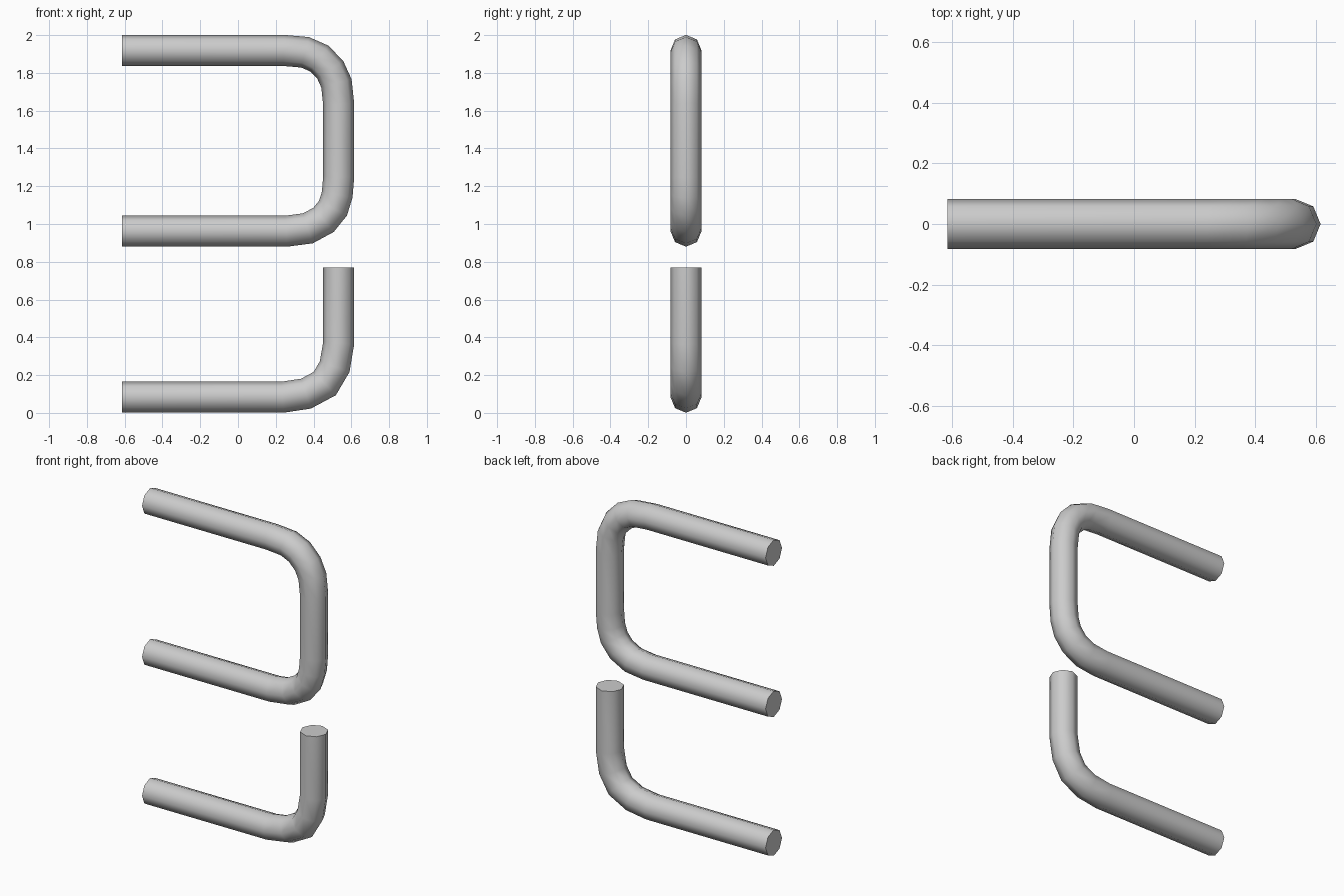
import bpy, bmesh, math
from mathutils import Vector

if "Cube" in bpy.data.objects:
    bpy.data.objects.remove(bpy.data.objects["Cube"])

R = 0.082      # tube radius
SIDES = 8
LEFT = -0.615  # open tube ends
POST = 0.533   # centre line of the upright parts


def tube(name, points):
    """Sweep an octagon along an x/z path with mitred joints and flat caps."""
    pts = [Vector((x, 0, z)) for x, z in points]
    bm = bmesh.new()
    rings = []
    for i, p in enumerate(pts):
        d0 = (p - pts[i - 1]).normalized() if i else None
        d1 = (pts[i + 1] - p).normalized() if i < len(pts) - 1 else None
        d0, d1 = d0 or d1, d1 or d0
        t = (d0 + d1).normalized()
        side = Vector((-t.z, 0, t.x)) / t.dot(d0)
        ring = []
        for k in range(SIDES):
            a = 2 * math.pi * k / SIDES
            ring.append(bm.verts.new(p + R * (math.cos(a) * side + math.sin(a) * Vector((0, 1, 0)))))
        rings.append(ring)
    for a, b in zip(rings, rings[1:]):
        for k in range(SIDES):
            n = (k + 1) % SIDES
            bm.faces.new((a[k], a[n], b[n], b[k]))
    bm.faces.new(rings[0])
    bm.faces.new(rings[-1])
    bmesh.ops.recalc_face_normals(bm, faces=bm.faces)
    mesh = bpy.data.meshes.new(name)
    bm.to_mesh(mesh)
    bm.free()
    ob = bpy.data.objects.new(name, mesh)
    bpy.context.collection.objects.link(ob)
    bpy.ops.object.select_all(action='DESELECT')
    bpy.context.view_layer.objects.active = ob
    ob.select_set(True)
    bpy.ops.object.shade_smooth_by_angle(angle=math.radians(50))


# Upper C-shaped tube: top arm, two bends, middle arm
tube("upper_bent_tube", [
    (LEFT, 1.919), (0.24, 1.919), (0.355, 1.909), (0.43, 1.876), (0.488, 1.817),
    (0.521, 1.745), (POST, 1.635),
    (POST, 1.25), (0.525, 1.155), (0.503, 1.084), (0.453, 1.022), (0.37, 0.977),
    (0.255, 0.962), (LEFT, 0.962)])

# Lower L-shaped tube: bottom arm, bend, short upright
tube("lower_bent_tube", [
    (LEFT, 0.083), (0.235, 0.083), (0.36, 0.102), (0.459, 0.155),
    (0.512, 0.245), (POST, 0.37), (POST, 0.77)])
